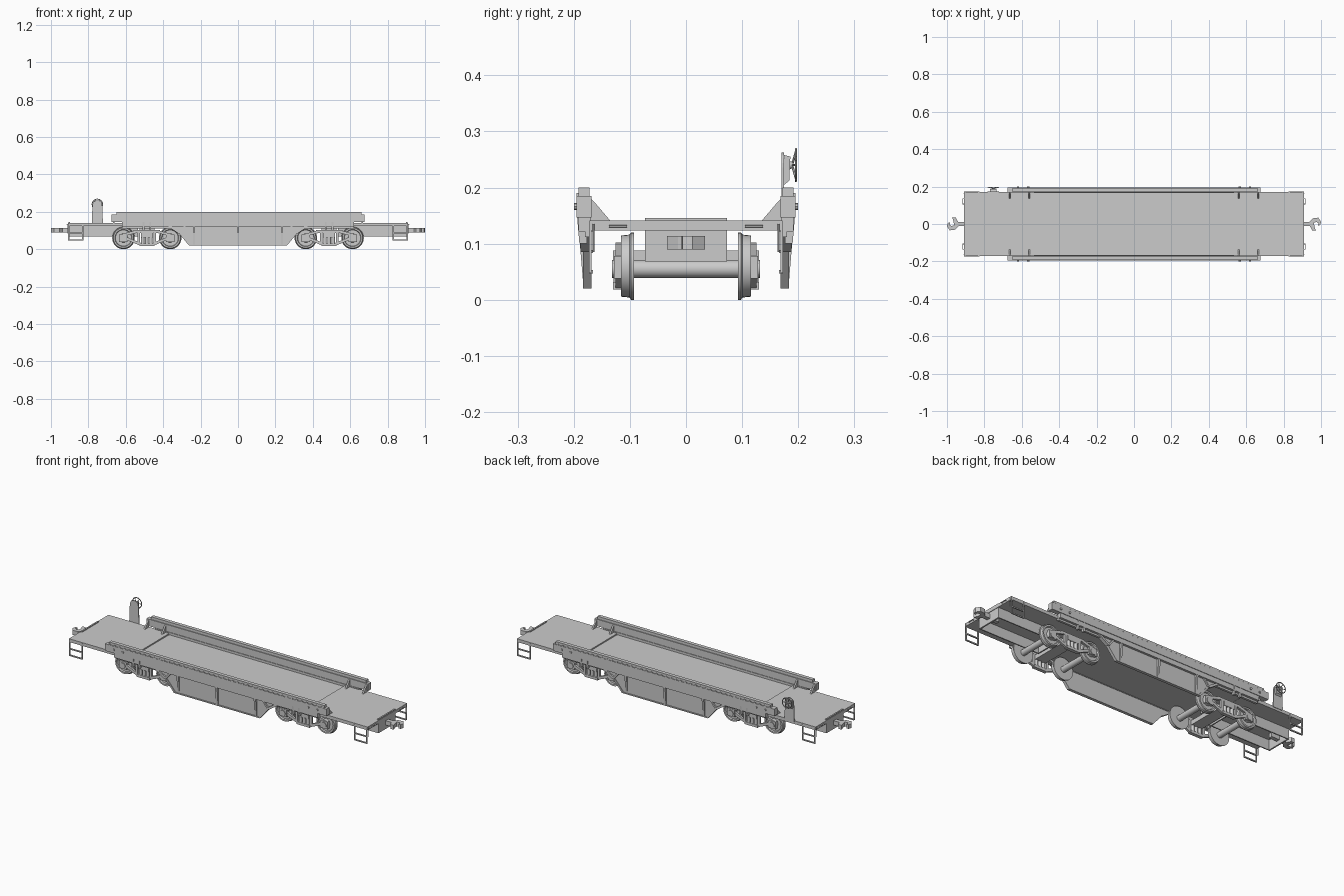
import bpy, bmesh, math
from mathutils import Matrix, Vector

grey = bpy.data.materials.new("wagon_grey")
grey.diffuse_color = (0.6, 0.6, 0.6, 1)


def finish(name, bm, mirror=(0, 0, 0), smooth=False):
    bmesh.ops.recalc_face_normals(bm, faces=bm.faces[:])
    me = bpy.data.meshes.new(name)
    bm.to_mesh(me)
    bm.free()
    me.materials.append(grey)
    ob = bpy.data.objects.new(name, me)
    bpy.context.collection.objects.link(ob)
    if any(mirror):
        m = ob.modifiers.new("mirror", 'MIRROR')
        m.use_axis = [bool(v) for v in mirror]
        m.use_mirror_merge = False
    if smooth:
        bpy.ops.object.select_all(action='DESELECT')
        bpy.context.view_layer.objects.active = ob
        ob.select_set(True)
        bpy.ops.object.shade_smooth_by_angle(angle=math.radians(35))
    return ob


def box(bm, x0, x1, y0, y1, z0, z1):
    m = Matrix.Translation(((x0 + x1) / 2, (y0 + y1) / 2, (z0 + z1) / 2))
    bmesh.ops.create_cube(bm, size=1, matrix=m @ Matrix.Diagonal((x1 - x0, y1 - y0, z1 - z0, 1)))


def prism(bm, pts, axis, lo, hi):
    """Extrude a 2D profile along an axis; the other two axes stay in xyz order."""
    def co(p, h):
        c = list(p)
        c.insert(axis, h)
        return c
    a = [bm.verts.new(co(p, lo)) for p in pts]
    b = [bm.verts.new(co(p, hi)) for p in pts]
    bm.faces.new(a)
    bm.faces.new(b[::-1])
    for i in range(len(pts)):
        j = (i + 1) % len(pts)
        bm.faces.new((a[i], a[j], b[j], b[i]))


def rod(bm, p, q, r, n=8, r2=None):
    p, q = Vector(p), Vector(q)
    d = q - p
    m = Matrix.Translation((p + q) / 2) @ d.to_track_quat('Z', 'Y').to_matrix().to_4x4()
    bmesh.ops.create_cone(bm, cap_ends=True, segments=n, radius1=r,
                          radius2=r if r2 is None else r2, depth=d.length, matrix=m)


def lathe_y(bm, cx, cz, prof, n=32):
    """Spin (y, radius) points around a crosswise axis."""
    rings = [[bm.verts.new((cx + r * math.cos(t * math.tau / n), y, cz + r * math.sin(t * math.tau / n)))
              for t in range(n)] for y, r in prof]
    for a, b in zip(rings, rings[1:]):
        for i in range(n):
            j = (i + 1) % n
            bm.faces.new((a[i], a[j], b[j], b[i]))
    bm.faces.new(rings[0])
    bm.faces.new(rings[-1][::-1])


# Deck: raised end platforms and the long loading floor
bm = bmesh.new()
box(bm, 0.535, 0.91, -0.172, 0.172, 0.123, 0.141)
finish("end_platform", bm, (1, 0, 0))
bm = bmesh.new()
box(bm, -0.535, 0.535, -0.17, 0.17, 0.124, 0.134)
finish("loading_floor", bm)

# Centre sills, open underneath, with end plates
bm = bmesh.new()
box(bm, 0.535, 0.905, 0.067, 0.073, 0.068, 0.123)
box(bm, 0.535, 0.905, -0.073, -0.067, 0.068, 0.123)
box(bm, 0.899, 0.907, -0.073, 0.073, 0.068, 0.146)
box(bm, 0.535, 0.541, -0.067, 0.067, 0.068, 0.123)
finish("centre_sill", bm, (1, 0, 0))

# Side rails: main chord, top angle and lower beam
bm = bmesh.new()
box(bm, -0.675, 0.675, 0.168, 0.195, 0.147, 0.185)
box(bm, -0.65, 0.66, 0.172, 0.192, 0.185, 0.2)
box(bm, -0.62, 0.62, 0.165, 0.192, 0.122, 0.147)
finish("side_rail", bm, (0, 1, 0))

# Row of small lashing lugs and rail bolts
bm = bmesh.new()
for i in range(44):
    x = -0.645 + i * 0.03
    box(bm, x - 0.005, x + 0.005, 0.191, 0.195, 0.185, 0.19)
for s in (-1, 1):
    for x in (0.565, 0.62):
        rod(bm, (s * x, 0.19, 0.166), (s * x, 0.2, 0.166), 0.006)
finish("rail_lugs", bm, (0, 1, 0))

# Tapered side skirt with sloping ends between the trucks
bm = bmesh.new()
half = [(0.62, 0.122), (0.62, 0.112), (0.36, 0.112), (0.315, 0.085), (0.262, 0.022)]
prism(bm, half + [(-x, z) for x, z in half[::-1]], 1, 0.168, 0.18)
finish("side_skirt", bm, (0, 1, 0))

# Skirt ribs, bottom lip and sloping edge flanges
bm = bmesh.new()
for x in (-0.235, 0, 0.235):
    prism(bm, [(0.176, 0.122), (0.191, 0.122), (0.183, 0.026), (0.176, 0.026)], 0, x - 0.006, x + 0.006)
box(bm, -0.262, 0.262, 0.168, 0.184, 0.02, 0.026)
for s in (-1, 1):
    prism(bm, [(s * 0.262, 0.02), (s * 0.32, 0.09), (s * 0.312, 0.094), (s * 0.254, 0.026)], 1, 0.168, 0.184)
    prism(bm, [(s * 0.32, 0.085), (s * 0.27, 0.147), (s * 0.262, 0.143), (s * 0.308, 0.085)], 1, 0.178, 0.188)
    prism(bm, [(s * 0.32, 0.085), (s * 0.375, 0.122), (s * 0.365, 0.128), (s * 0.31, 0.094)], 1, 0.168, 0.188)
    for d in (-0.018, 0.018):
        prism(bm, [(0.176, 0.147), (0.194, 0.147), (0.19, 0.1), (0.176, 0.1)], 0,
              s * 0.487 + d - 0.005, s * 0.487 + d + 0.005)
finish("skirt_ribs", bm, (0, 1, 0))

# Gusset brackets between deck and rails
bm = bmesh.new()
for x in (0.56, 0.665):
    prism(bm, [(0.135, 0.141), (0.17, 0.141), (0.17, 0.18), (0.164, 0.175)], 0, x - 0.004, x + 0.004)
finish("rail_gusset", bm, (1, 1, 0))

# Trucks
TX, WB, WZ = 0.4875, 0.125, 0.06
wheel = [(0.093, 0.03), (0.093, 0.06), (0.098, 0.06), (0.101, 0.056), (0.116, 0.0545),
         (0.116, 0.046), (0.109, 0.043), (0.109, 0.024), (0.118, 0.022)]
for end in (-1, 1):
    tag = "left" if end < 0 else "right"
    bm = bmesh.new()
    for s in (-1, 1):
        lathe_y(bm, end * TX + s * WB, WZ, wheel)
    finish(tag + "_wheels", bm, (0, 1, 0), True)
    bm = bmesh.new()
    for s in (-1, 1):
        x = end * TX + s * WB
        rod(bm, (x, -0.132, 0.055), (x, 0.132, 0.055), 0.016, 20)
    finish(tag + "_axles", bm, (0, 0, 0), True)
    # Side frame: top bar, diagonal legs, bottom spring seat and bearing boxes
    bm = bmesh.new()
    cx = end * TX
    box(bm, cx - 0.07, cx + 0.07, 0.113, 0.126, 0.088, 0.102)
    box(bm, cx - 0.04, cx + 0.04, 0.111, 0.13, 0.018, 0.032)
    for s in (-1, 1):
        for leg in ([(0.06, 0.102), (0.145, 0.078), (0.145, 0.064), (0.06, 0.086)],
                    [(0.032, 0.018), (0.11, 0.05), (0.11, 0.066), (0.032, 0.034)],
                    [(0.036, 0.03), (0.05, 0.03), (0.05, 0.09), (0.036, 0.09)]):
            prism(bm, [(cx + s * x, z) for x, z in leg], 1, 0.114, 0.126)
        x = cx + s * WB
        box(bm, x - 0.023, x + 0.023, 0.113, 0.128, 0.038, 0.078)
    finish(tag + "_side_frame", bm, (0, 1, 0))
    # Springs and cross bolster
    bm = bmesh.new()
    for d in (-0.022, 0, 0.022):
        rod(bm, (cx + d, 0.12, 0.032), (cx + d, 0.12, 0.066), 0.009, 12)
    finish(tag + "_springs", bm, (0, 1, 0), True)
    bm = bmesh.new()
    box(bm, cx - 0.032, cx + 0.032, -0.13, 0.13, 0.064, 0.088)
    box(bm, cx - 0.04, cx + 0.04, -0.04, 0.04, 0.088, 0.124)
    finish(tag + "_bolster", bm)
    # Coupler with hooked jaw, turned half round at the other end
    bm = bmesh.new()
    shank = [(0.85, -0.011), (0.94, -0.011), (0.953, -0.034), (0.972, -0.034), (0.965, -0.014),
             (0.962, 0.006), (0.975, 0.012), (0.986, 0.004), (0.982, -0.008), (0.995, -0.006),
             (1.0, 0.012), (0.985, 0.034), (0.955, 0.03), (0.938, 0.011), (0.85, 0.011)]
    prism(bm, [(end * x, end * y) for x, y in shank], 2, 0.09, 0.114)
    finish(tag + "_coupler", bm)

# Corner ladders hanging from the platforms
bm = bmesh.new()
for x in (0.83, 0.905):
    box(bm, x - 0.003, x + 0.003, 0.168, 0.173, 0.048, 0.135)
for z in (0.05, 0.086):
    box(bm, 0.83, 0.905, 0.166, 0.173, z - 0.003, z + 0.003)
finish("corner_ladder", bm, (1, 1, 0))

# Grab irons on the end faces
bm = bmesh.new()
rod(bm, (0.916, 0.105, 0.131), (0.916, 0.137, 0.131), 0.002, 6)
for y in (0.107, 0.135):
    rod(bm, (0.905, y, 0.131), (0.916, y, 0.131), 0.002, 6)
rod(bm, (0.912, 0.165, 0.085), (0.912, 0.165, 0.135), 0.002, 6)
finish("end_grab_iron", bm, (1, 1, 0))

# Brake stand and gear housing
BX, BZ = -0.752, 0.24
bm = bmesh.new()
arch = [(BX + 0.026 * math.cos(a * math.pi / 10), 0.236 + 0.026 * math.sin(a * math.pi / 10)) for a in range(11)]
prism(bm, [(BX + 0.03, 0.135)] + arch + [(BX - 0.03, 0.135)], 1, 0.17, 0.175)
prism(bm, [(0.175, 0.205), (0.184, 0.212), (0.186, 0.255), (0.175, 0.258)], 0, BX - 0.018, BX + 0.018)
finish("brake_stand", bm)

# Brake handwheel: rim, hub and dished spokes
bm = bmesh.new()
lathe_y(bm, BX, BZ, [(0.184, 0.007), (0.191, 0.006)], 12)
N = 24
for i in range(N):
    p, q = [(BX + 0.028 * math.cos(k * math.tau / N), 0.196, BZ + 0.028 * math.sin(k * math.tau / N)) for k in (i, i + 1)]
    rod(bm, p, q, 0.0025, 6)
for i in range(6):
    a = i * math.tau / 6
    rod(bm, (BX, 0.189, BZ), (BX + 0.028 * math.cos(a), 0.196, BZ + 0.028 * math.sin(a)), 0.002, 6)
finish("brake_handwheel", bm, (0, 0, 0), True)
